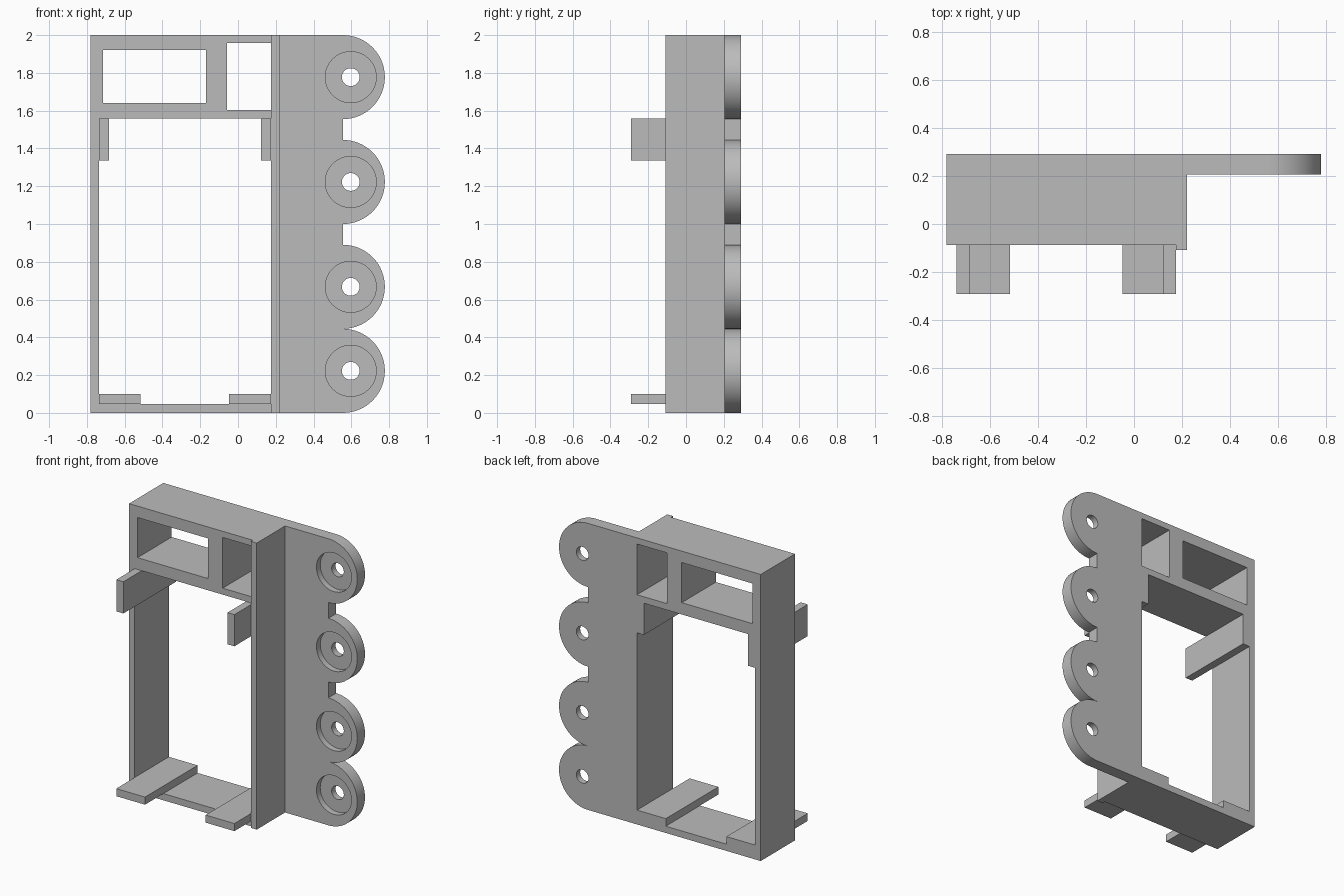
import bpy, bmesh, math
from mathutils import Vector

if "Cube" in bpy.data.objects:
    bpy.data.objects.remove(bpy.data.objects["Cube"])

grey = bpy.data.materials.new("plain_grey")
grey.use_nodes = True
grey.diffuse_color = (0.5, 0.5, 0.5, 1)
grey.node_tree.nodes["Principled BSDF"].inputs["Base Color"].default_value = (0.5, 0.5, 0.5, 1)

BACK = 0.29          # rear plane shared by every part
FLANGE_FRONT = 0.205
RAIL_X = 0.22


def prism(name, points, direction):
    """Extrude a flat outline along a direction."""
    bm = bmesh.new()
    face = bm.faces.new([bm.verts.new(p) for p in points])
    out = bmesh.ops.extrude_face_region(bm, geom=[face])
    moved = [g for g in out["geom"] if isinstance(g, bmesh.types.BMVert)]
    bmesh.ops.translate(bm, verts=moved, vec=Vector(direction))
    bmesh.ops.recalc_face_normals(bm, faces=bm.faces)
    mesh = bpy.data.meshes.new(name)
    bm.to_mesh(mesh)
    bm.free()
    mesh.materials.append(grey)
    obj = bpy.data.objects.new(name, mesh)
    bpy.context.collection.objects.link(obj)
    return obj


def box(name, x0, x1, y0, y1, z0, z1):
    outline = [(x0, y0, z0), (x1, y0, z0), (x1, y0, z1), (x0, y0, z1)]
    return prism(name, outline, (0, y1 - y0, 0))


def disc(name, x, z, radius, y0, y1, sides=48):
    angles = [math.tau * i / sides for i in range(sides)]
    outline = [(x + radius * math.cos(a), y0, z + radius * math.sin(a)) for a in angles]
    return prism(name, outline, (0, y1 - y0, 0))


def cut(target, cutter):
    """Subtract the cutter and bake the result."""
    mod = target.modifiers.new("cut", "BOOLEAN")
    mod.operation = "DIFFERENCE"
    mod.solver = "EXACT"
    mod.object = cutter
    bpy.context.view_layer.objects.active = target
    bpy.ops.object.modifier_apply(modifier=mod.name)
    bpy.data.objects.remove(cutter)


# Deep frame with a slightly raised rail along one side
frame_plan = [(-0.78, -0.087), (0.175, -0.087), (0.175, -0.108),
              (RAIL_X, -0.108), (RAIL_X, BACK), (-0.78, BACK)]
frame = prism("frame", [(x, y, 0) for x, y in frame_plan], (0, 0, 2))

# Main opening and the two upper windows
for x0, x1, z0, z1 in [(-0.737, 0.175, 0.047, 1.558),
                       (-0.715, -0.17, 1.64, 1.92),
                       (-0.057, 0.175, 1.603, 1.957)]:
    cut(frame, box("window_cutter", x0, x1, -0.5, 0.5, z0, z1))

# Flange with four round lobes along its outer edge
R = 0.2225
LOBE_X = 0.555
lobes = [R, 3 * R, 1.2225, 2 - R]
outline = [(RAIL_X, 0)]
for zc in lobes:
    for i in range(33):
        a = math.pi * (i / 32 - 0.5)
        p = (LOBE_X + R * math.cos(a), zc + R * math.sin(a))
        if math.dist(p, outline[-1]) > 0.001:
            outline.append(p)
outline.append((RAIL_X, 2))
flange = prism("lobed_flange", [(x, FLANGE_FRONT, z) for x, z in outline],
               (0, BACK - FLANGE_FRONT, 0))

# Counterbored screw holes
for zc in lobes:
    cut(flange, disc("recess_cutter", 0.597, zc, 0.135, 0.1, FLANGE_FRONT + 0.042))
    cut(flange, disc("hole_cutter", 0.597, zc, 0.047, 0.1, 0.4))

bpy.ops.object.select_all(action="DESELECT")
flange.select_set(True)
bpy.context.view_layer.objects.active = flange
bpy.ops.object.shade_smooth_by_angle(angle=math.radians(30))

# Clips lining the opening and reaching out in front
for name, x0, x1, z0, z1 in [("upper_right_clip", -0.737, -0.682, 1.337, 1.558),
                             ("upper_left_clip", 0.122, 0.175, 1.337, 1.558),
                             ("lower_right_clip", -0.737, -0.515, 0.047, 0.1),
                             ("lower_left_clip", -0.047, 0.175, 0.047, 0.1)]:
    box(name, x0, x1, -0.29, BACK, z0, z1)
